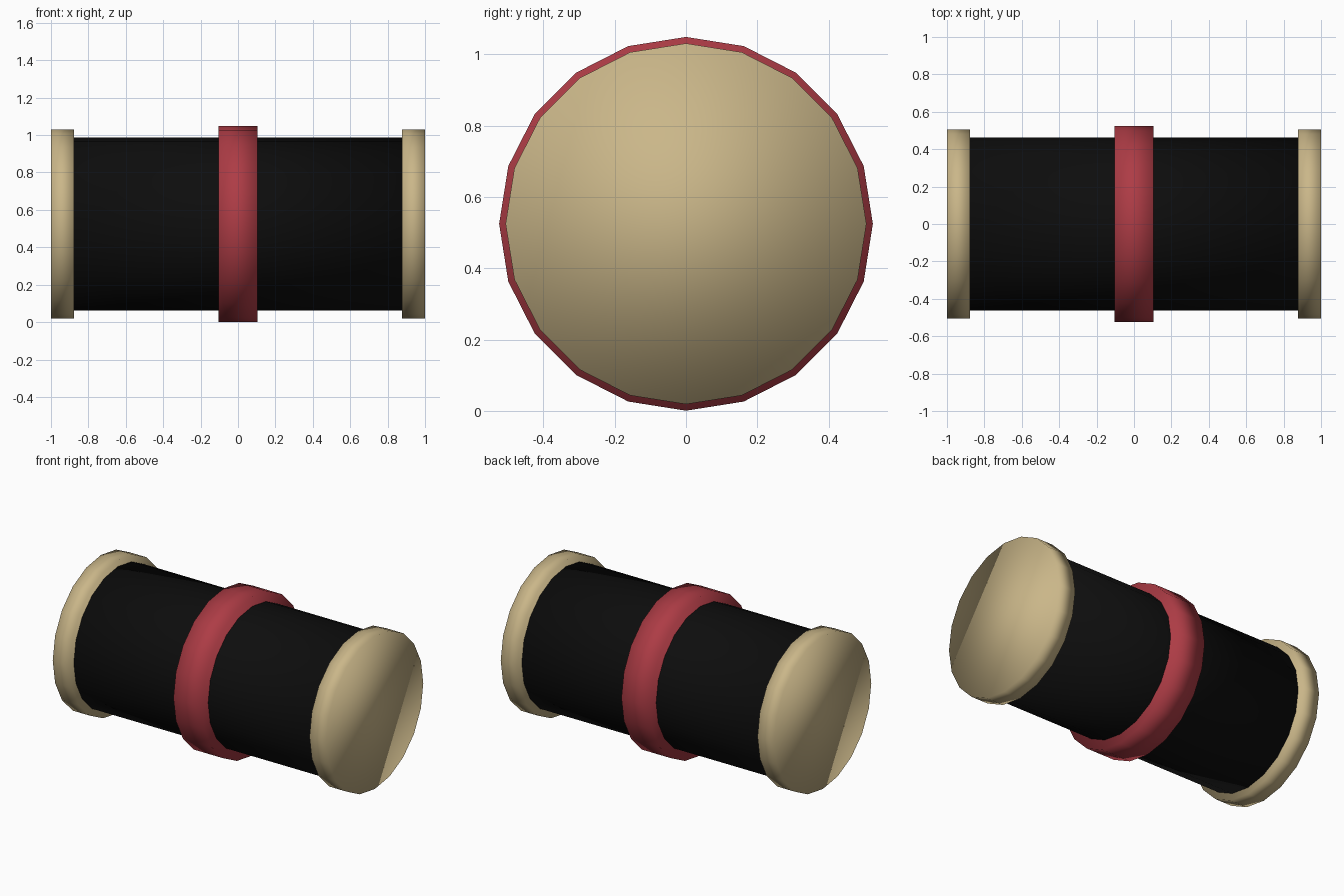
import bpy
import math

if "Cube" in bpy.data.objects:
    bpy.data.objects.remove(bpy.data.objects["Cube"])

SIDES = 20
CENTRE_Z = 0.525


def material(name, rgb):
    mat = bpy.data.materials.new(name)
    mat.diffuse_color = (*rgb, 1)
    mat.use_nodes = True
    mat.node_tree.nodes["Principled BSDF"].inputs["Base Color"].default_value = mat.diffuse_color
    return mat


def drum(name, x0, x1, radius, mat):
    """Smooth-shaded, 20-sided solid lying along x."""
    bpy.ops.mesh.primitive_cylinder_add(
        vertices=SIDES, radius=radius, depth=x1 - x0,
        location=((x0 + x1) / 2, 0, CENTRE_Z),
        rotation=(0, math.pi / 2, 0))
    ob = bpy.context.object
    ob.name = name
    ob.data.materials.append(mat)
    bpy.ops.object.shade_smooth()
    return ob


black = material("black", (0.004, 0.004, 0.004))
red = material("red", (0.42, 0.045, 0.06))
tan = material("tan", (0.59, 0.47, 0.25))

# Main barrel
drum("barrel", -0.88, 0.88, 0.462, black)

# Raised centre band
drum("centre_band", -0.105, 0.105, 0.524, red)

# End caps
drum("left_cap", -1.0, -0.877, 0.506, tan)
drum("right_cap", 0.877, 1.0, 0.506, tan)
